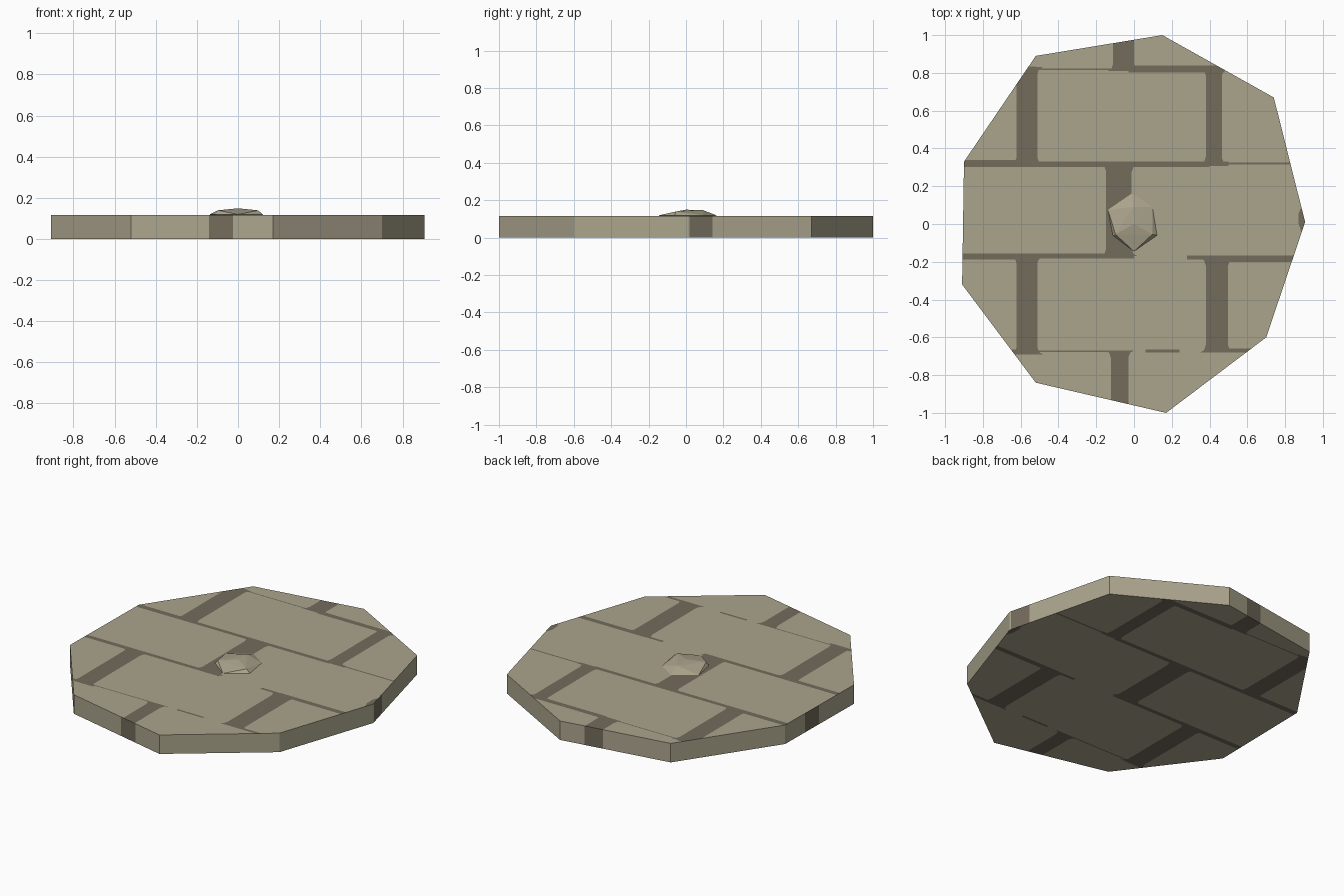
import bpy, bmesh
from mathutils import Vector
from mathutils.geometry import delaunay_2d_cdt

if "Cube" in bpy.data.objects:
    bpy.data.objects.remove(bpy.data.objects["Cube"])

H = 0.116


def material(name, col):
    m = bpy.data.materials.new(name)
    m.diffuse_color = (*col, 1)
    m.use_nodes = True
    m.node_tree.nodes["Principled BSDF"].inputs["Base Color"].default_value = m.diffuse_color
    return m


stone = material("light stone", (0.41, 0.375, 0.265))
mortar = material("dark mortar", (0.172, 0.150, 0.108))


def finish(bm, name):
    me = bpy.data.meshes.new(name)
    bm.to_mesh(me)
    bm.free()
    me.materials.append(stone)
    me.materials.append(mortar)
    ob = bpy.data.objects.new(name, me)
    bpy.context.collection.objects.link(ob)
    return ob


# Irregular nine-sided slab outline, counter-clockwise
outline = [(.906, .01), (.74, .67), (.15, 1), (-.52, .89), (-.90, .33),
           (-.91, -.32), (-.52, -.84), (.17, -1), (.70, -.60)]


def rect(x0, x1, y0, y1):
    return [(x0, y0), (x1, y0), (x1, y1), (x0, y1)]


def upright(x0, x1, y0, y1, f=.03):
    # vertical joint, flared at both ends where the brick corners are rounded
    return [(x0 - f, y0), (x1 + f, y0), (x1 + f * .3, y0 + f * .4), (x1, y0 + f * 1.3),
            (x1, y1 - f * 1.3), (x1 + f * .3, y1 - f * .4), (x1 + f, y1), (x0 - f, y1),
            (x0 - f * .3, y1 - f * .4), (x0, y1 - f * 1.3), (x0, y0 + f * 1.3), (x0 - f * .3, y0 + f * .4)]


joints = [
    # upright joints
    upright(-.11, 0, .81, 1.2), upright(-.622, -.512, .315, .83),
    upright(.38, .465, .315, .825), upright(-.147, -.012, -.17, .315),
    upright(-.622, -.512, -.69, -.17), upright(.38, .498, -.68, -.18),
    upright(-.122, -.03, -1.2, -.67),
    # level joints
    rect(-.56, -.52, .81, .835), rect(-.52, -.12, .815, .823), rect(-.03, .48, .803, .838),
    rect(-1, -.62, .302, .338), rect(-.62, .40, .302, .330), rect(.40, .50, .308, .33),
    rect(.50, .95, .314, .325),
    rect(-1, -.5, -.187, -.155), rect(-.5, 0, -.183, -.155),
    rect(.28, .40, -.187, -.168), rect(.40, .95, -.2, -.166),
    rect(-.66, -.51, -.692, -.665), rect(-.51, -.05, -.678, -.670),
    rect(.06, .24, -.68, -.665), rect(.38, .62, -.68, -.66),
    # small patch on the right-hand tip
    [(.872, 0), (.885, -.04), (.93, -.04), (.93, .08), (.88, .08), (.87, .05)],
]

# Cut the joints into the outline
pts, loops = [], []
for poly in [outline] + joints:
    loops.append(list(range(len(pts), len(pts) + len(poly))))
    pts += [Vector(p) for p in poly]
verts, _, faces, _, _, origin = delaunay_2d_cdt(pts, [], loops, 0, 1e-5)

# Slab: top and bottom faces
bm = bmesh.new()
lo = [bm.verts.new((v.x, v.y, 0)) for v in verts]
hi = [bm.verts.new((v.x, v.y, H)) for v in verts]
for f, src in zip(faces, origin):
    if 0 not in src:
        continue
    a, b, c = (verts[i] for i in f[:3])
    if (b - a).cross(c - a) < 0:
        f = f[::-1]
    dark = 1 if len(src) > 1 else 0
    bm.faces.new([hi[i] for i in f]).material_index = dark
    bm.faces.new([lo[i] for i in reversed(f)]).material_index = dark

# Slab: rim, with a dark joint on four of its sides
rim_joint = {0: (.015, .20), 2: (.22, .39), 4: (.29, .49), 6: (.55, .72)}
for i in range(9):
    a, b = Vector(outline[i]), Vector(outline[(i + 1) % 9])
    cuts = [0, *rim_joint.get(i, ()), 1]
    for k in range(len(cuts) - 1):
        p, q = a.lerp(b, cuts[k]), a.lerp(b, cuts[k + 1])
        quad = [(*p, 0), (*q, 0), (*q, H), (*p, H)]
        bm.faces.new([bm.verts.new(c) for c in quad]).material_index = k % 2
bmesh.ops.delete(bm, geom=[v for v in bm.verts if not v.link_faces], context='VERTS')
bmesh.ops.remove_doubles(bm, verts=bm.verts, dist=1e-5)
finish(bm, "paving_slab")

# Faceted pebble half sunk in the middle of the slab
crown = [(-.005, .09, .147), (-.098, -.055, .139), (.097, -.055, .139), (0, 0, .149)]
girdle = [(-.01, .163), (.097, .09), (.122, -.06), (0, -.145), (-.112, -.06), (-.138, .075)]
bm = bmesh.new()
for c in crown:
    bm.verts.new(c)
for x, y in girdle:
    bm.verts.new((x, y, .119))
    bm.verts.new((x * .75, y * .75, .10))
res = bmesh.ops.convex_hull(bm, input=bm.verts)
bmesh.ops.delete(bm, geom=[v for v in bm.verts if not v.link_faces], context='VERTS')
bmesh.ops.recalc_face_normals(bm, faces=bm.faces)
finish(bm, "pebble")
